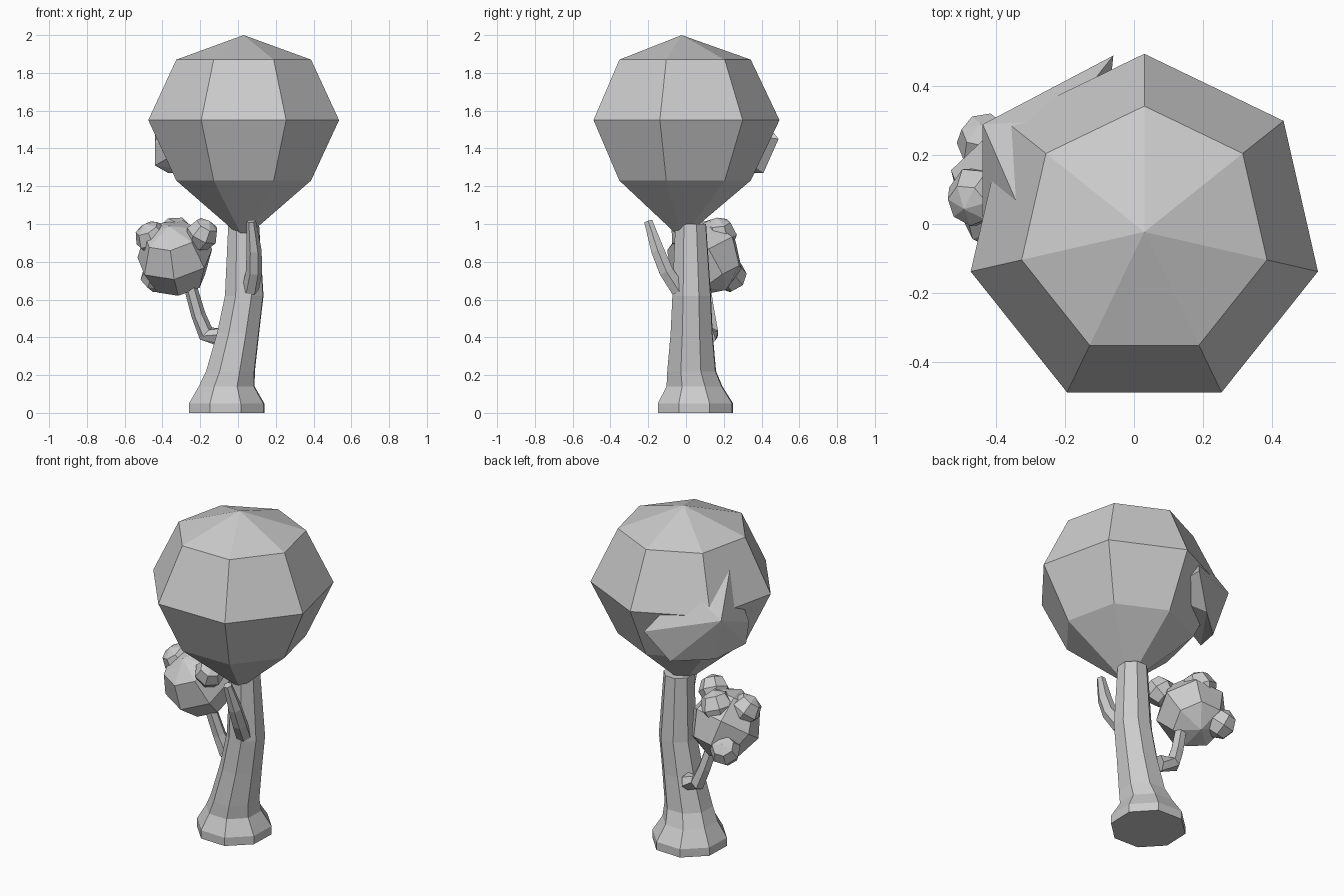
import bpy, bmesh, math
from mathutils import Vector, Euler

if "Cube" in bpy.data.objects:
    bpy.data.objects.remove(bpy.data.objects["Cube"], do_unlink=True)

gray = bpy.data.materials.new("plain gray")
gray.use_nodes = True
gray.diffuse_color = (0.6, 0.6, 0.6, 1)
gray.node_tree.nodes["Principled BSDF"].inputs["Base Color"].default_value = (0.6, 0.6, 0.6, 1)


def finish(name, bm):
    bmesh.ops.recalc_face_normals(bm, faces=bm.faces)
    mesh = bpy.data.meshes.new(name)
    bm.to_mesh(mesh)
    bm.free()
    mesh.materials.append(gray)
    obj = bpy.data.objects.new(name, mesh)
    bpy.context.collection.objects.link(obj)
    return obj


def loft(name, stations, sides, turn=0, level=False):
    """Tube through (x, y, z, radius) stations; level keeps every ring horizontal."""
    bm = bmesh.new()
    pts = [Vector(s[:3]) for s in stations]
    rings = []
    for i, p in enumerate(pts):
        along = pts[min(i + 1, len(pts) - 1)] - pts[max(i - 1, 0)]
        axis = Vector((0, 0, 1)) if level else along.normalized()
        u = (Vector((1, 0, 0)) - axis * axis.x).normalized()
        v = axis.cross(u)
        ring = []
        for k in range(sides):
            a = math.radians(turn) + math.tau * k / sides
            ring.append(bm.verts.new(p + stations[i][3] * (u * math.cos(a) + v * math.sin(a))))
        rings.append(ring)
    for low, high in zip(rings, rings[1:]):
        for k in range(sides):
            n = (k + 1) % sides
            bm.faces.new((low[k], low[n], high[n], high[k]))
    bm.faces.new(rings[0][::-1])
    bm.faces.new(rings[-1])
    return finish(name, bm)


def ball(name, center, radius, tilt=(0, 0, 0)):
    """Seven-sided ball with three rings between its poles."""
    bm = bmesh.new()
    bmesh.ops.create_uvsphere(bm, u_segments=7, v_segments=4, radius=radius)
    bmesh.ops.rotate(bm, verts=bm.verts, matrix=Euler(tilt).to_matrix())
    bmesh.ops.translate(bm, verts=bm.verts, vec=center)
    return finish(name, bm)


# Trunk with a flared foot and a slight lean
loft("trunk", [(-.06, .05, 0, .213), (-.06, .05, .05, .213), (-.06, .045, .14, .158),
               (-.04, .03, .22, .138), (0, .03, .42, .119), (.033, .03, .62, .109),
               (.03, .025, 1.0, .087)], 8, 20.5, level=True)

# Large crown, with its lower pole drawn down into the trunk
bm = bmesh.new()
bmesh.ops.create_cone(bm, segments=7, radius1=.366, radius2=.518, depth=.32)
bm.free()
bm = bmesh.new()
center = Vector((.03, -.023, 0))
rings = []
for z, r in ((1.23, .366), (1.55, .518), (1.87, .366)):
    rings.append([bm.verts.new(center + Vector((r * math.sin(math.tau * k / 7),
                  r * math.cos(math.tau * k / 7), z))) for k in range(7)])
bottom = bm.verts.new(center + Vector((0, 0, .92)))
top = bm.verts.new(center + Vector((0, 0, 2)))
for k in range(7):
    n = (k + 1) % 7
    bm.faces.new((bottom, rings[0][k], rings[0][n]))
    bm.faces.new((top, rings[2][n], rings[2][k]))
    for low, high in zip(rings, rings[1:]):
        bm.faces.new((low[k], high[k], high[n], low[n]))
finish("crown", bm)

# Angular lump breaking through the back of the crown
bm = bmesh.new()
for p in ((-.44, .29, 1.54), (-.06, .49, 1.45), (-.21, .30, 1.69), (-.34, .06, 1.75),
          (-.44, .02, 1.43), (-.44, .05, 1.31), (-.18, .41, 1.27), (-.37, .24, 1.27),
          (-.1, .1, 1.5)):
    bm.verts.new(p)
hull = bmesh.ops.convex_hull(bm, input=bm.verts)
loose = [v for v in bm.verts if not v.link_faces]
bmesh.ops.delete(bm, geom=loose, context="VERTS")
finish("crown_lump", bm)

# Side branches
loft("front_branch", [(.065, -.04, .65, .045), (.085, -.105, .75, .043),
                      (.085, -.15, .86, .04), (.07, -.2, 1.015, .025)], 6)
loft("bush_branch", [(-.09, .11, .40, .05), (-.17, .13, .42, .045), (-.21, .12, .52, .038),
                     (-.25, .1, .66, .035), (-.28, .1, .76, .033)], 6)

# Small bush made of one main ball and smaller clumps
ball("bush", (-.335, .1, .82), .205, (.5, -.35, .3))
clumps = [((-.19, .0, .945), .088, (.4, .5, 0)), ((-.455, .08, .925), .092, (.2, -.6, .4)),
          ((-.43, .235, .725), .088, (-.7, .2, .5)), ((-.33, .17, .94), .1, (.3, .2, .8))]
for i, (place, size, tilt) in enumerate(clumps, 1):
    ball(f"bush_clump_{i}", place, size, tilt)
